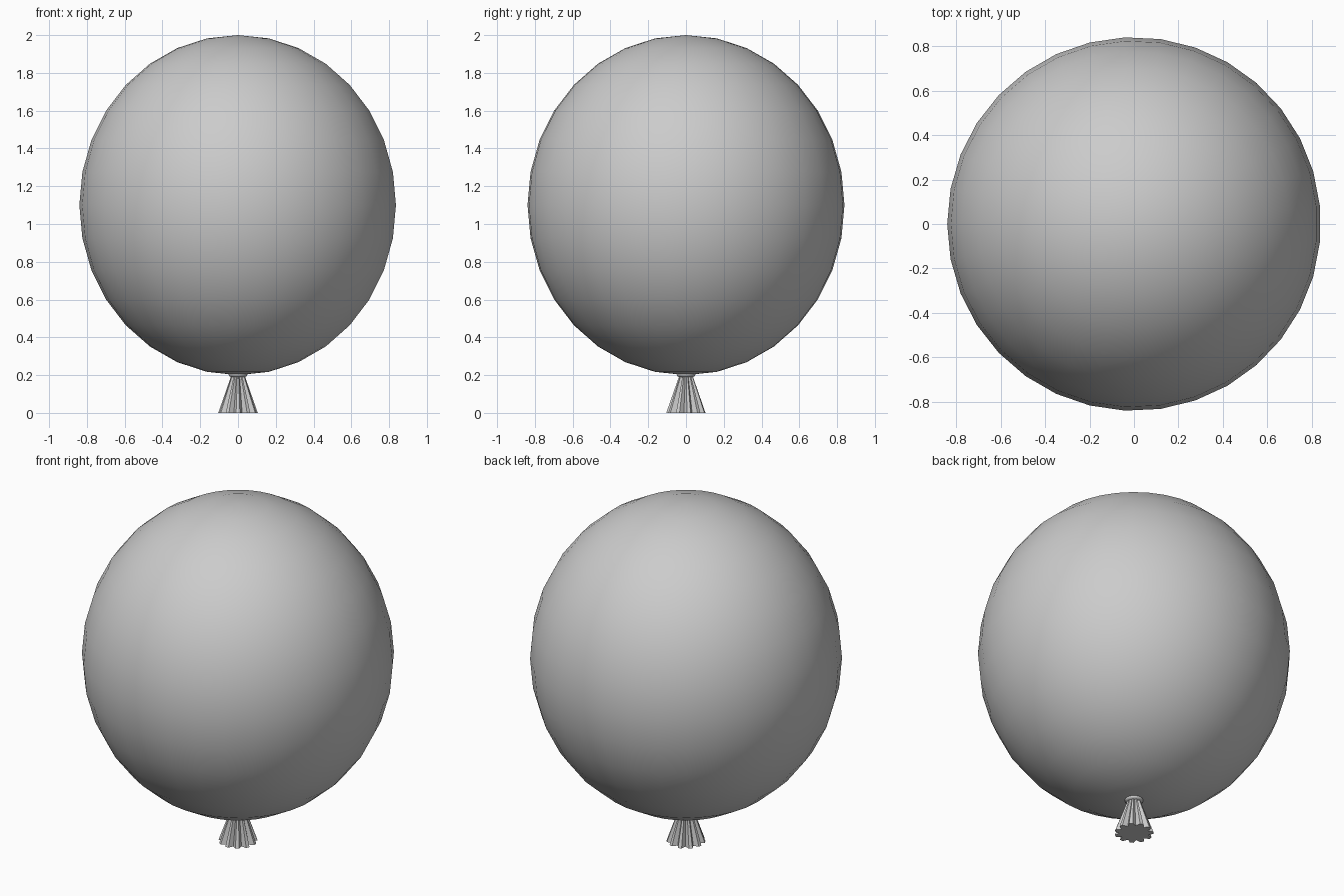
import bpy, bmesh
from math import sin, cos, pi

if "Cube" in bpy.data.objects:
    bpy.data.objects.remove(bpy.data.objects["Cube"])

N = 33  # sides of the balloon; the neck has N / 3 = 11 pleats


def lathe(name, profile, closed_ends=True):
    """Skin rings of (outer radius, pleat radius, z), listed bottom to top."""
    bm = bmesh.new()
    rings = []
    for r_out, r_in, z in profile:
        ring = []
        for k in range(N):
            a = 2 * pi * k / N
            r = r_in if k % 3 == 0 else r_out
            ring.append(bm.verts.new((-r * sin(a), r * cos(a), z)))
        rings.append(ring)
    for lo, hi in zip(rings, rings[1:]):
        for k in range(N):
            j = (k + 1) % N
            bm.faces.new((lo[k], lo[j], hi[j], hi[k]))
    if closed_ends:
        bm.faces.new(rings[0][::-1])
        bm.faces.new(rings[-1])
    mesh = bpy.data.meshes.new(name)
    bm.to_mesh(mesh)
    bm.free()
    obj = bpy.data.objects.new(name, mesh)
    bpy.context.collection.objects.link(obj)
    return obj


def smooth(obj, angle):
    bpy.ops.object.select_all(action='DESELECT')
    obj.select_set(True)
    bpy.context.view_layer.objects.active = obj
    bpy.ops.object.shade_smooth_by_angle(angle=angle)


# Inflated body: slightly tall ellipsoid
bpy.ops.mesh.primitive_uv_sphere_add(segments=N, ring_count=16, radius=1,
                                     location=(0, 0, 1.1), rotation=(0, 0, pi / 2))
body = bpy.context.object
body.name = "balloon_body"
body.scale = (0.9 * 14 / 15, 0.9 * 14 / 15, 0.9)
smooth(body, pi / 4)

# Pleated, flared neck
neck = lathe("neck", [(0.105, 0.078, 0), (0.038, 0.030, 0.19), (0.038, 0.030, 0.21)])
smooth(neck, pi / 9)

# Rolled knot collar where the neck meets the body
collar = lathe("knot_collar", [(0.038, 0.038, 0.190), (0.047, 0.047, 0.195),
                               (0.050, 0.050, 0.202), (0.047, 0.047, 0.210)])
smooth(collar, pi / 4)
